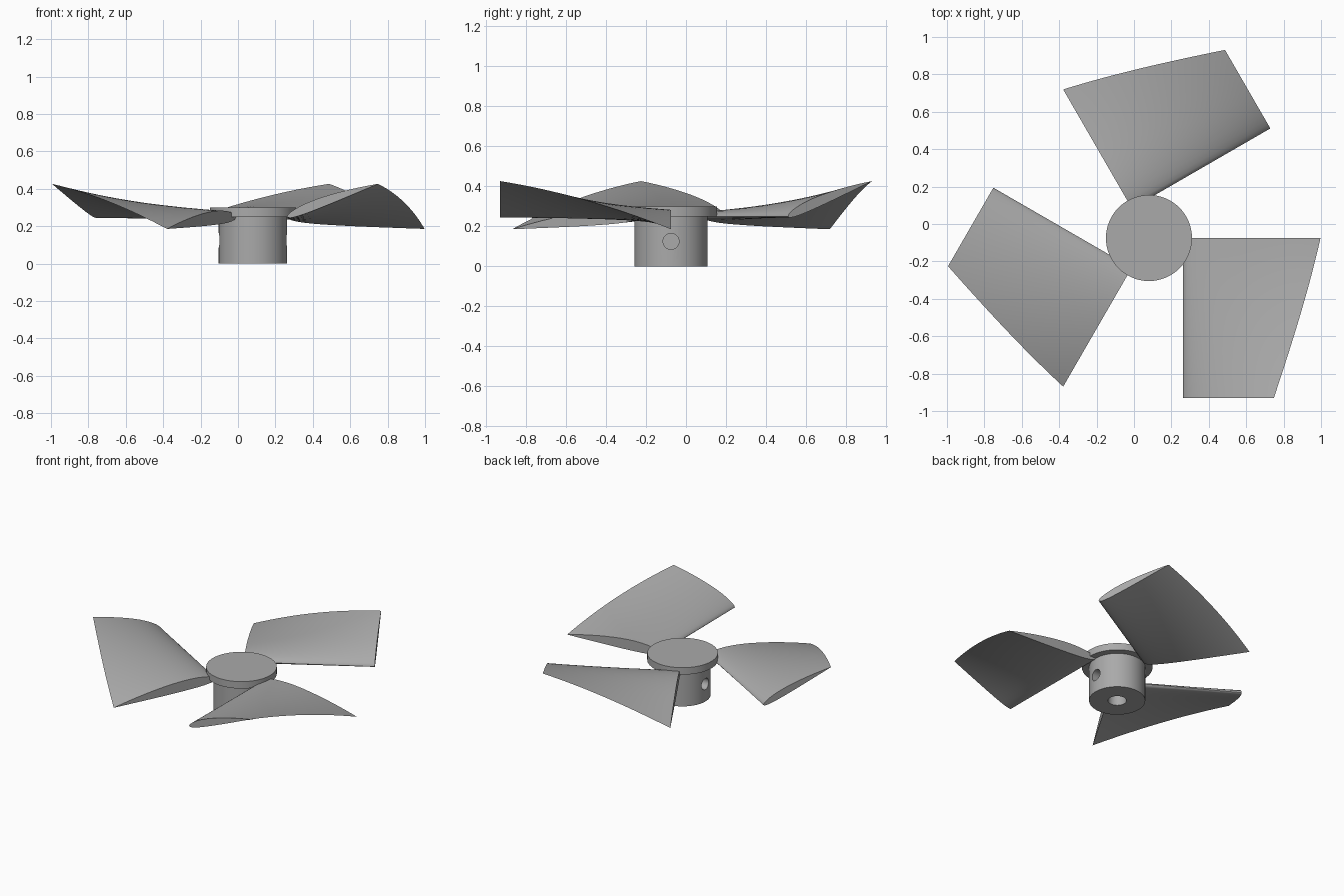
import bpy, bmesh, math
from mathutils import Matrix, Vector

old = bpy.data.objects.get("Cube")
if old:
    bpy.data.objects.remove(old, do_unlink=True)

CENTRE = Vector((0.08, -0.075, 0))
HUB_R, CAP_R, BASE = 0.183, 0.23, 0.25

grey = bpy.data.materials.new("grey_plastic")
grey.use_nodes = True
tone = (0.4, 0.4, 0.4, 1)
grey.diffuse_color = tone
grey.node_tree.nodes["Principled BSDF"].inputs["Base Color"].default_value = tone


def finish(name, bm):
    """Turn a bmesh into a shaded object"""
    bmesh.ops.recalc_face_normals(bm, faces=bm.faces)
    mesh = bpy.data.meshes.new(name)
    bm.to_mesh(mesh)
    bm.free()
    mesh.materials.append(grey)
    obj = bpy.data.objects.new(name, mesh)
    bpy.context.collection.objects.link(obj)
    bpy.ops.object.select_all(action="DESELECT")
    obj.select_set(True)
    bpy.context.view_layer.objects.active = obj
    bpy.ops.object.shade_smooth_by_angle(angle=math.radians(35))
    return obj


def cylinder(name, radius, depth, place, segments=64):
    bm = bmesh.new()
    bmesh.ops.create_cone(bm, cap_ends=True, segments=segments, radius1=radius,
                          radius2=radius, depth=depth, matrix=place)
    return finish(name, bm)


def at(x, z):
    return Matrix.Translation(CENTRE + Vector((x, 0, z)))


# Hub with a shaft bore and two side screw holes
hub = cylinder("hub", HUB_R, BASE, at(0, BASE / 2))
sideways = Matrix.Rotation(math.pi / 2, 4, "Y")
cutters = [cylinder("bore_cutter", 0.06, 0.4, at(0, 0))]
for side, x in (("left", HUB_R), ("right", -HUB_R)):
    cutters.append(cylinder("screw_cutter_" + side, 0.04, 0.2, at(x, 0.125) @ sideways, 32))
for cutter in cutters:
    mod = hub.modifiers.new(cutter.name, "BOOLEAN")
    mod.operation = "DIFFERENCE"
    mod.solver = "EXACT"
    mod.object = cutter
    bpy.context.view_layer.objects.active = hub
    bpy.ops.object.modifier_apply(modifier=mod.name)
for cutter in cutters:
    bpy.data.objects.remove(cutter, do_unlink=True)
bpy.context.view_layer.objects.active = hub
hub.select_set(True)
bpy.ops.object.shade_smooth_by_angle(angle=math.radians(35))

# Cap disc on top of the hub
cylinder("hub_cap", CAP_R, 0.05, at(0, BASE + 0.025))


def airfoil(thick=0.1, camber=0.02, peak=0.4, n=18):
    """Unit-chord wing section, leading edge at the origin"""
    def surface(x, side):
        t = 5 * thick * (0.2969 * math.sqrt(x) - 0.126 * x - 0.3516 * x**2
                         + 0.2843 * x**3 - 0.1036 * x**4)
        run = peak if x < peak else 1 - peak
        return x, camber * (1 - ((x - peak) / run) ** 2) + side * t
    xs = [(1 - math.cos(math.pi * i / n)) / 2 for i in range(n + 1)]
    return [surface(x, 1) for x in xs] + [surface(x, -1) for x in xs[-2:0:-1]]


# Blades: a wing section swept sideways while it twists and shrinks
SPAN, CHORD, STEPS = 0.855, 0.737, 24
section = airfoil()
for k, name in enumerate(("blade_front", "blade_back", "blade_side")):
    bm = bmesh.new()
    rings = []
    for s in range(STEPS + 1):
        f = s / STEPS
        size = CHORD * (1 - 0.3 * f)
        twist = math.radians(-5 + 25 * f)
        c, sn = math.cos(twist) * size, math.sin(twist) * size
        rings.append([bm.verts.new((HUB_R + x * c - z * sn, -SPAN * f, BASE + x * sn + z * c))
                      for x, z in section])
    for a, b in zip(rings, rings[1:]):
        for i in range(len(section)):
            j = (i + 1) % len(section)
            bm.faces.new((a[i], a[j], b[j], b[i]))
    bm.faces.new(rings[0])
    bm.faces.new(rings[-1])
    bm.transform(Matrix.Translation(CENTRE) @ Matrix.Rotation(k * math.tau / 3, 4, "Z"))
    finish(name, bm)
